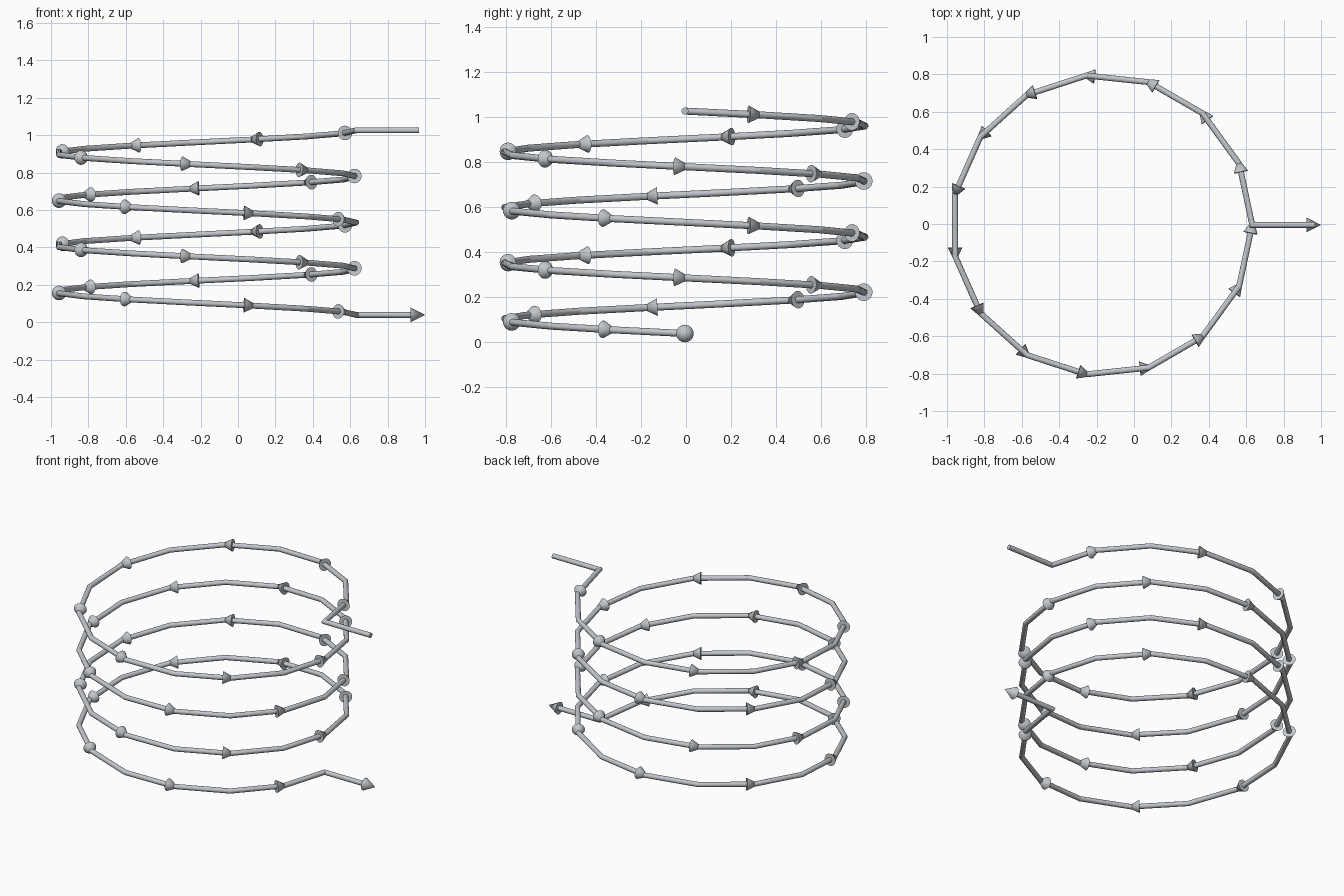
import bpy, bmesh, math
from mathutils import Vector

if "Cube" in bpy.data.objects:
    bpy.data.objects.remove(bpy.data.objects["Cube"])

CENTRE_X, CENTRE_Y, RADIUS = -0.171, -0.005, 0.803
TURNS, STEPS = 4, 15
Z_TOP, Z_END = 1.026, 0.039
END_X = 0.968
TUBE_R, CONE_R = 0.0155, 0.039
SIDES = 24

steel = bpy.data.materials.new("light steel grey")
steel.diffuse_color = (0.54, 0.57, 0.60, 1)
steel.use_nodes = True
steel.node_tree.nodes["Principled BSDF"].inputs["Base Color"].default_value = steel.diffuse_color


def finish(bm, name):
    bmesh.ops.recalc_face_normals(bm, faces=bm.faces)
    mesh = bpy.data.meshes.new(name)
    bm.to_mesh(mesh)
    bm.free()
    mesh.materials.append(steel)
    ob = bpy.data.objects.new(name, mesh)
    bpy.context.collection.objects.link(ob)
    bpy.ops.object.select_all(action='DESELECT')
    ob.select_set(True)
    bpy.context.view_layer.objects.active = ob
    bpy.ops.object.shade_smooth_by_angle(angle=math.radians(22))
    return ob


# Coil path: straight lead-in, faceted descending helix, straight lead-out
path = [Vector((END_X, CENTRE_Y, Z_TOP))]
count = TURNS * STEPS
for i in range(count + 1):
    a = 2 * math.pi * i / STEPS
    path.append(Vector((CENTRE_X + RADIUS * math.cos(a),
                        CENTRE_Y + RADIUS * math.sin(a),
                        Z_TOP + (Z_END - Z_TOP) * i / count)))
path.append(Vector((END_X, CENTRE_Y, Z_END)))
dirs = [(b - a).normalized() for a, b in zip(path, path[1:])]

# Tube swept along the path with mitred corners
bm = bmesh.new()
d = dirs[0]
u = d.orthogonal().normalized()
v = d.cross(u)
ring = [path[0] + TUBE_R * (u * math.cos(t) + v * math.sin(t))
        for t in (2 * math.pi * k / SIDES for k in range(SIDES))]
prev = [bm.verts.new(p) for p in ring]
bm.faces.new(prev)
for i, d in enumerate(dirs):
    corner = path[i + 1]
    plane = (d + dirs[i + 1]).normalized() if i + 1 < len(dirs) else d
    ring = [p + d * ((corner - p).dot(plane) / d.dot(plane)) for p in ring]
    cur = [bm.verts.new(p) for p in ring]
    for k in range(SIDES):
        n = (k + 1) % SIDES
        bm.faces.new((prev[k], prev[n], cur[n], cur[k]))
    prev = cur
bm.faces.new(prev)
finish(bm, "coil_tube")

# Arrow cones at every second corner, pointing along the path
bm = bmesh.new()
for i in range(1, len(dirs), 2):
    d = dirs[i]
    base = path[i + 1] - d * 0.045
    new = bmesh.ops.create_cone(bm, cap_ends=True, segments=SIDES,
                                radius1=CONE_R, radius2=0, depth=0.077)["verts"]
    rot = d.to_track_quat('Z', 'Y')
    for vert in new:
        vert.co = base + rot @ (vert.co + Vector((0, 0, 0.0385)))
finish(bm, "arrow_cones")
